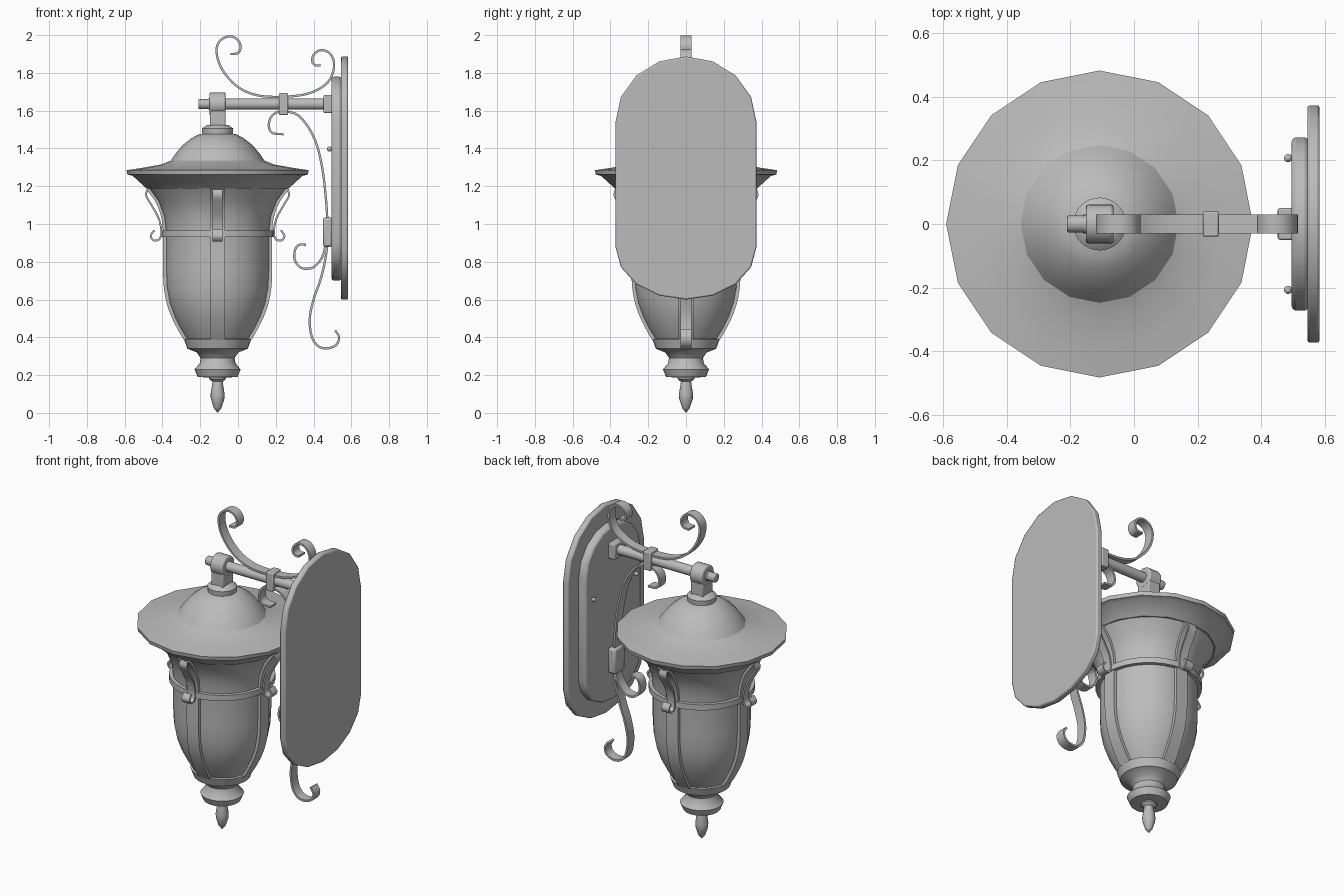
import bpy
import bmesh
from math import sin, cos, pi, radians
from mathutils import Vector, Matrix

old = bpy.data.objects.get("Cube")
if old:
    bpy.data.objects.remove(old)

LAMP_X = -0.108   # axis of the hanging lantern
ROD_Z = 1.635     # height of the support arm
STRAP = 0.03      # half width of the scroll straps

metal = bpy.data.materials.new("grey metal")
metal.use_nodes = True
metal.diffuse_color = (0.5, 0.5, 0.5, 1)
metal.node_tree.nodes["Principled BSDF"].inputs["Base Color"].default_value = metal.diffuse_color


def finish(name, bm, angle=40, bevel=0):
    """Turn a bmesh into a shaded object."""
    bmesh.ops.recalc_face_normals(bm, faces=bm.faces)
    mesh = bpy.data.meshes.new(name)
    bm.to_mesh(mesh)
    bm.free()
    mesh.materials.append(metal)
    obj = bpy.data.objects.new(name, mesh)
    bpy.context.collection.objects.link(obj)
    bpy.ops.object.select_all(action="DESELECT")
    obj.select_set(True)
    bpy.context.view_layer.objects.active = obj
    bpy.ops.object.shade_smooth_by_angle(angle=radians(angle))
    if bevel:
        mod = obj.modifiers.new("bevel", "BEVEL")
        mod.width = bevel
        mod.segments = 2
    return obj


def lathe(name, profile, sides=32, angle=40):
    """Spin a radius/height profile around the lantern axis."""
    bm = bmesh.new()
    rings = []
    for r, z in profile:
        steps = [2 * pi * i / sides for i in range(sides)]
        rings.append([bm.verts.new((LAMP_X + r * cos(a), r * sin(a), z)) for a in steps])
    for low, high in zip(rings, rings[1:]):
        for i in range(sides):
            j = (i + 1) % sides
            bm.faces.new((low[i], low[j], high[j], high[i]))
    bmesh.ops.remove_doubles(bm, verts=bm.verts, dist=0.0002)
    return finish(name, bm, angle)


def smooth_path(points, steps=5):
    """Catmull-Rom curve through a few points."""
    p = [Vector(q) for q in points]
    p = [2 * p[0] - p[1]] + p + [2 * p[-1] - p[-2]]
    out = []
    for a, b, c, d in zip(p, p[1:], p[2:], p[3:]):
        for i in range(steps):
            t = i / steps
            out.append(0.5 * (2 * b + (c - a) * t + (2 * a - 5 * b + 4 * c - d) * t**2
                              + (3 * b - a - 3 * c + d) * t**3))
    return out + [p[-2]]


def strap(name, points, half=STRAP, thick=0.012, turn=0, centre=0):
    """Flat bent strap in the XZ plane, optionally turned about the lantern axis."""
    path = smooth_path(points)
    bm = bmesh.new()
    rows = []
    for i, p in enumerate(path):
        along = path[min(i + 1, len(path) - 1)] - path[max(i - 1, 0)]
        side = Vector((-along.y, along.x)).normalized() * thick / 2
        a, b = p + side, p - side
        rows.append([bm.verts.new((q.x, y, q.y)) for q, y in
                     ((a, -half), (a, half), (b, half), (b, -half))])
    for r, s in zip(rows, rows[1:]):
        for i in range(4):
            j = (i + 1) % 4
            bm.faces.new((r[i], r[j], s[j], s[i]))
    bm.faces.new(rows[0])
    bm.faces.new(rows[-1])
    bm.transform(Matrix.Translation((centre, 0, 0)) @ Matrix.Rotation(turn, 4, "Z"))
    return finish(name, bm)


def box(name, centre, size, bevel=0.006):
    bm = bmesh.new()
    bmesh.ops.create_cube(bm, size=1)
    bm.transform(Matrix.Translation(centre) @ Matrix.Diagonal((*size, 1)))
    return finish(name, bm, bevel=bevel)


def bar(name, x0, x1, r, sides=16, bevel=0):
    """Cylinder lying along X at arm height."""
    bm = bmesh.new()
    bmesh.ops.create_cone(bm, cap_ends=True, segments=sides, radius1=r, radius2=r, depth=x1 - x0)
    bm.transform(Matrix.Translation(((x0 + x1) / 2, 0, ROD_Z)) @ Matrix.Rotation(pi / 2, 4, "Y"))
    return finish(name, bm, bevel=bevel)


def plate(name, x0, x1, half, top, bottom, low, high, bevel):
    """Upright slab with elliptical ends."""
    bm = bmesh.new()
    angles = [pi * i / 8 for i in range(9)]
    outline = [(half * cos(a), high + (top - high) * sin(a)) for a in angles]
    outline += [(-half * cos(a), low - (low - bottom) * sin(a)) for a in angles]
    face = bm.faces.new([bm.verts.new((x0, y, z)) for y, z in outline])
    new = bmesh.ops.extrude_face_region(bm, geom=[face])["geom"]
    bmesh.ops.translate(bm, vec=(x1 - x0, 0, 0),
                        verts=[v for v in new if isinstance(v, bmesh.types.BMVert)])
    return finish(name, bm, 30, bevel)


# Wall plate
plate("back_plate", 0.545, 0.583, 0.373, 1.887, 0.6, 0.877, 1.54, 0.008)
plate("front_plate", 0.495, 0.55, 0.272, 1.78, 0.7, 0.9, 1.54, 0.014)
for side in (-1, 1):
    bm = bmesh.new()
    bmesh.ops.create_uvsphere(bm, u_segments=12, v_segments=8, radius=0.013)
    bm.transform(Matrix.Translation((0.484, side * 0.207, 1.397)))
    finish("plate_screw", bm)

# Support arm
bar("arm_rod", -0.16, 0.46, 0.03)
bar("arm_end_nut", -0.21, -0.14, 0.027, bevel=0.006)
bar("hanger_eye", LAMP_X - 0.043, LAMP_X + 0.043, 0.062, 20, 0.008)
box("hanger_stem", (LAMP_X, 0, 1.57), (0.083, 0.1, 0.12))
box("arm_socket", (0.477, 0, ROD_Z), (0.05, 0.1, 0.095))
box("arm_collar", (0.241, 0, ROD_Z), (0.05, 0.08, 0.115))

# Scrollwork
strap("upper_scroll", [
    (-0.04, 1.9), (0, 1.905), (0.014, 1.94), (-0.005, 1.978), (-0.045, 1.993), (-0.09, 1.975),
    (-0.113, 1.93), (-0.103, 1.86), (-0.065, 1.79), (0, 1.725), (0.08, 1.687), (0.18, 1.673),
    (0.32, 1.68), (0.41, 1.705), (0.475, 1.75), (0.505, 1.81), (0.505, 1.87), (0.478, 1.91),
    (0.435, 1.92), (0.4, 1.895), (0.393, 1.86), (0.41, 1.84), (0.436, 1.84)])
strap("brace_scroll", [
    (0.24, 1.475), (0.18, 1.483), (0.163, 1.525), (0.18, 1.573), (0.225, 1.597), (0.275, 1.592),
    (0.325, 1.57), (0.38, 1.5), (0.42, 1.41), (0.447, 1.29), (0.463, 1.16), (0.473, 1.02),
    (0.473, 0.9), (0.46, 0.8), (0.435, 0.7), (0.4, 0.6), (0.38, 0.5), (0.39, 0.405),
    (0.425, 0.353), (0.475, 0.342), (0.52, 0.36), (0.535, 0.4), (0.515, 0.437)])
strap("side_curl", [
    (0.465, 0.92), (0.455, 0.85), (0.43, 0.8), (0.39, 0.767), (0.335, 0.768), (0.3, 0.81),
    (0.303, 0.865), (0.325, 0.89), (0.36, 0.89)])
box("brace_clip", (0.475, 0, 0.957), (0.05, 0.1, 0.155), 0.012)

# Roof and collar
lathe("roof_brim", [(0, 1.187), (0.375, 1.187), (0.45, 1.255), (0.478, 1.262), (0.482, 1.285),
                    (0.4, 1.297), (0.3, 1.315), (0.245, 1.337)], 16, 30)
lathe("roof_dome", [(0.255, 1.325), (0.225, 1.37), (0.185, 1.418), (0.14, 1.453),
                    (0.1, 1.475), (0, 1.48)], 16)
lathe("roof_collar", [(0.08, 1.47), (0.083, 1.505), (0.07, 1.515), (0.055, 1.525), (0, 1.525)])

# Glass body with a band and a turned base
body = [(0.165, 0.39), (0.195, 0.44), (0.23, 0.51), (0.255, 0.58), (0.27, 0.66),
        (0.275, 0.76), (0.275, 0.95), (0.285, 1.04), (0.315, 1.12), (0.365, 1.19)]
lathe("glass_body", body)
lathe("body_band", [(0.27, 0.93), (0.298, 0.93), (0.298, 0.965), (0.27, 0.965)])
lathe("turned_base", [(0, 0.185), (0.105, 0.19), (0.122, 0.23), (0.095, 0.262), (0.09, 0.29),
                      (0.11, 0.32), (0.16, 0.34), (0.178, 0.39), (0.16, 0.395)])
lathe("finial", [(0, 0), (0.02, 0.025), (0.036, 0.075), (0.037, 0.1), (0.027, 0.165),
                 (0.045, 0.18), (0.045, 0.19)], 16)

# Four ribs with curled brackets
curl = [(0.37, 1.185), (0.378, 1.15), (0.35, 1.1), (0.312, 1.03), (0.298, 0.96), (0.308, 0.92),
        (0.338, 0.913), (0.354, 0.937), (0.335, 0.967)]
for k in range(4):
    strap("glass_rib", [(r + 0.004, z) for r, z in body], 0.04, 0.02, k * pi / 2, LAMP_X)
    strap("rib_bracket", curl, 0.026, 0.01, k * pi / 2, LAMP_X)
